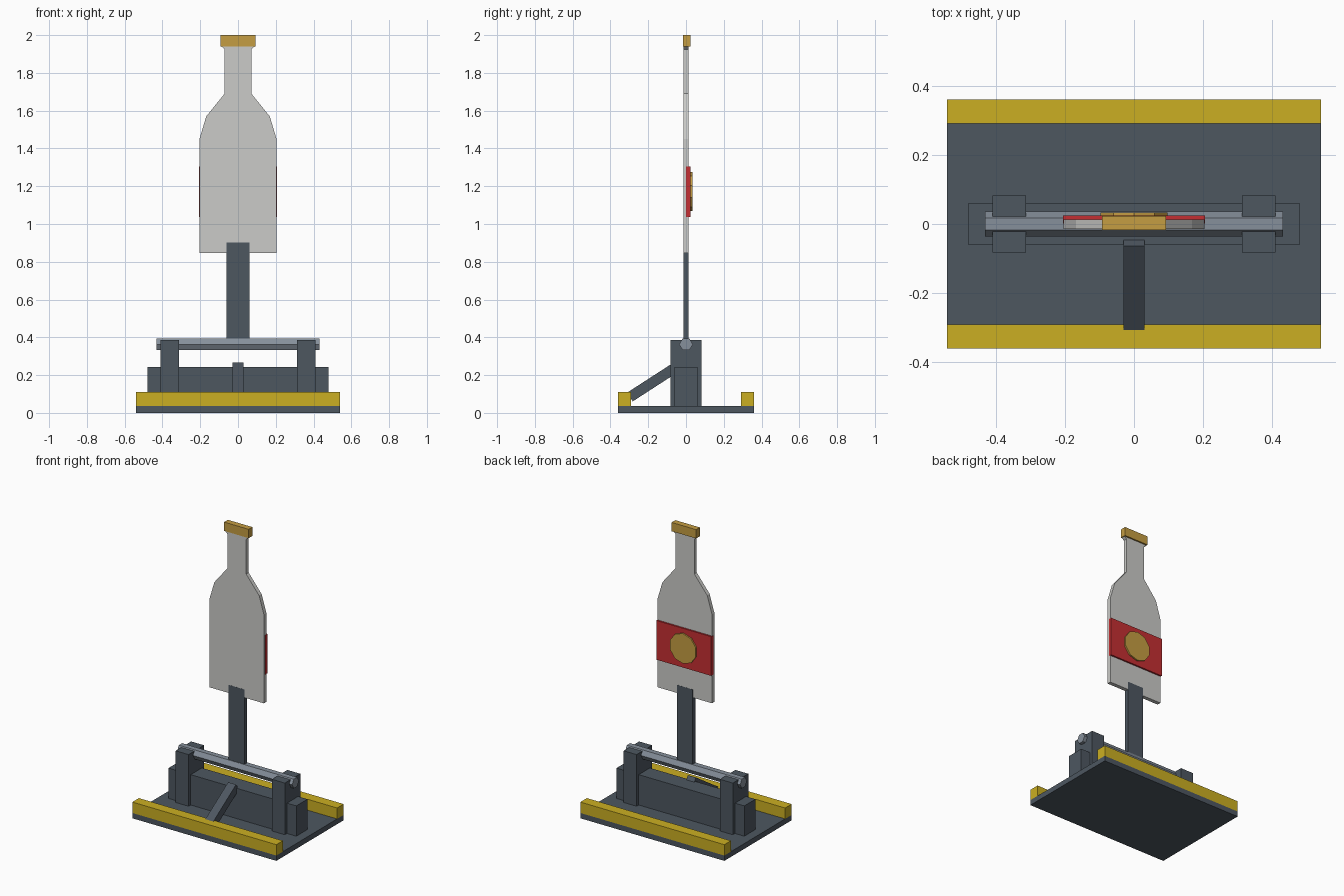
import bpy, bmesh, math
from mathutils import Vector

if "Cube" in bpy.data.objects:
    bpy.data.objects.remove(bpy.data.objects["Cube"])


def material(name, rgb):
    m = bpy.data.materials.new(name)
    m.diffuse_color = (*rgb, 1)
    m.use_nodes = True
    m.node_tree.nodes["Principled BSDF"].inputs["Base Color"].default_value = m.diffuse_color
    return m


SLATE = material("dark slate", (0.075, 0.095, 0.118))
YELLOW = material("safety yellow", (0.60, 0.43, 0.016))
STEEL = material("steel grey", (0.24, 0.28, 0.33))
GLASS = material("pale grey", (0.60, 0.60, 0.58))
RED = material("label red", (0.56, 0.028, 0.032))
GOLD = material("gold", (0.56, 0.34, 0.055))


def prism(name, points, depth, mat):
    """Extrude a closed 3D outline along the depth vector."""
    bm = bmesh.new()
    face = bm.faces.new([bm.verts.new(p) for p in points])
    ext = bmesh.ops.extrude_face_region(bm, geom=[face])
    verts = [v for v in ext["geom"] if isinstance(v, bmesh.types.BMVert)]
    bmesh.ops.translate(bm, verts=verts, vec=Vector(depth))
    bmesh.ops.recalc_face_normals(bm, faces=bm.faces)
    mesh = bpy.data.meshes.new(name)
    bm.to_mesh(mesh)
    bm.free()
    mesh.materials.append(mat)
    ob = bpy.data.objects.new(name, mesh)
    bpy.context.collection.objects.link(ob)
    return ob


def box(name, x, y, z, mat):
    pts = [(x[0], y[0], z[0]), (x[1], y[0], z[0]), (x[1], y[1], z[0]), (x[0], y[1], z[0])]
    return prism(name, pts, (0, 0, z[1] - z[0]), mat)


def ring(n, r, start=0):
    return [(r * math.cos(start + 2 * math.pi * i / n),
             r * math.sin(start + 2 * math.pi * i / n)) for i in range(n)]


# Base plate, edge rails and central block
box("base_plate", (-0.541, 0.541), (-0.361, 0.361), (0, 0.036), SLATE)
box("front_rail", (-0.541, 0.541), (-0.361, -0.291), (0.036, 0.11), YELLOW)
box("back_rail", (-0.541, 0.541), (0.291, 0.361), (0.036, 0.11), YELLOW)
box("central_block", (-0.48, 0.48), (-0.06, 0.06), (0.036, 0.242), SLATE)

# Bearing posts and hexagonal axle
for side, s in (("left", -1), ("right", 1)):
    box(side + "_post", sorted((s * 0.313, s * 0.41)), (-0.083, 0.083), (0.036, 0.387), SLATE)
prism("axle", [(-0.432, y, 0.363 + z) for y, z in ring(6, 0.036)], (0.864, 0, 0), STEEL)

# Diagonal strut on the front side
low, high = Vector((0, -0.312, 0.107)), Vector((0, -0.063, 0.268))
along = (high - low).normalized()
down = Vector((0, along.z, -along.y)) * 0.055
prism("diagonal_strut", [p + Vector((-0.03, 0, 0)) for p in (low, high, high + down, low + down)],
      (0.06, 0, 0), SLATE)

# Upright stem
box("stem", (-0.06, 0.06), (-0.0145, 0.0135), (0.363, 0.902), SLATE)

# Flat bottle target, outline mirrored about x = 0
half = [(0.204, 0.847), (0.204, 1.45), (0.168, 1.57), (0.071, 1.69), (0.071, 1.925), (0.088, 1.94)]
outline = half + [(-x, z) for x, z in reversed(half)]
prism("bottle", [(x, -0.0138, z) for x, z in outline], (0, 0.0266, 0), GLASS)
box("bottle_cap", (-0.092, 0.092), (-0.017, 0.023), (1.94, 2.0), GOLD)

# Label band and ten-sided medallion on the back side
box("label", (-0.206, 0.206), (0.001, 0.024), (1.038, 1.304), RED)
prism("medallion", [(x, 0.02, 1.172 + z) for x, z in ring(10, 0.102, math.pi / 2)],
      (0, 0.014, 0), GOLD)
